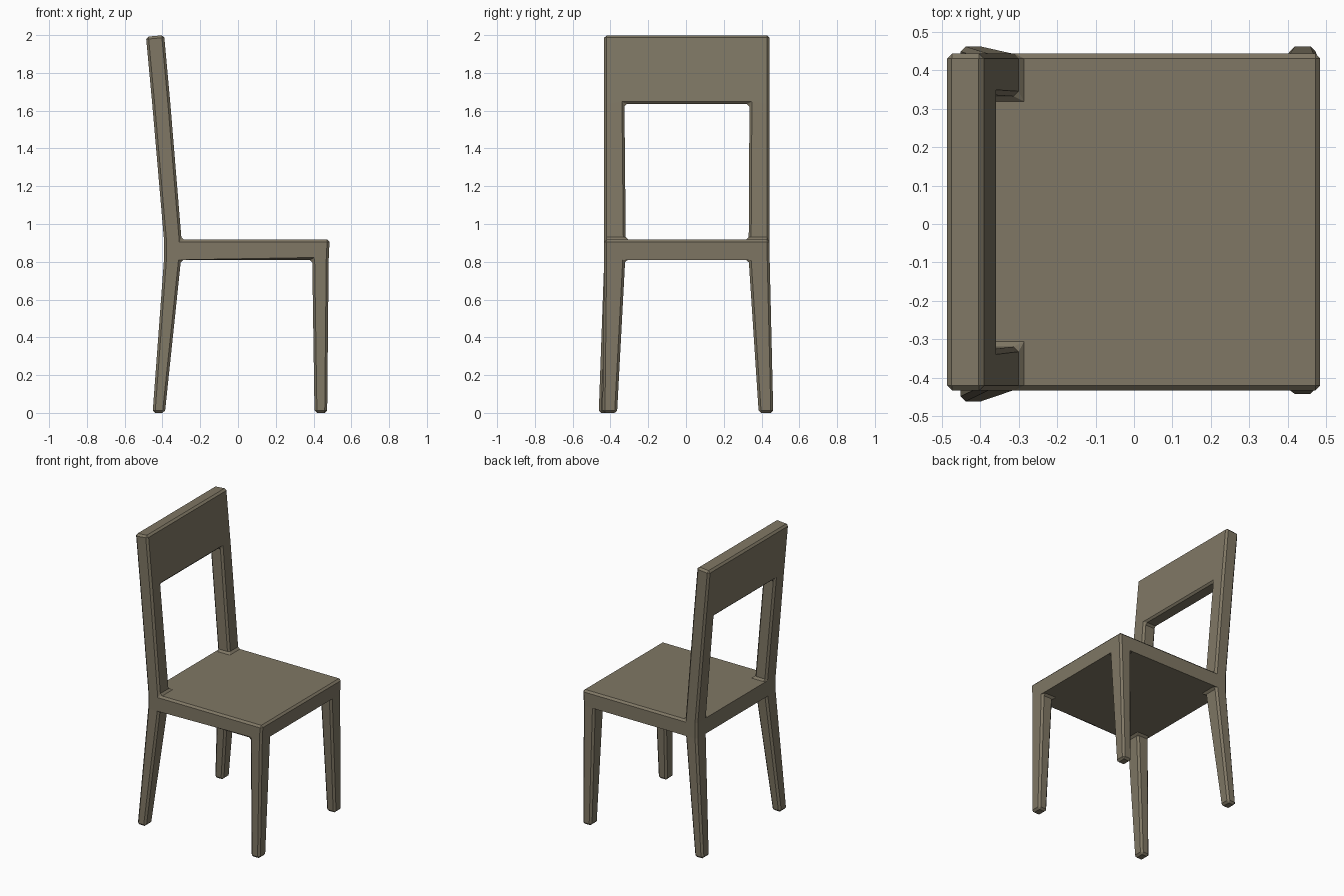
import bpy, bmesh, math

default = bpy.data.objects.get("Cube")
if default:
    bpy.data.objects.remove(default, do_unlink=True)

# Single wood colour
COLOUR = (0.215, 0.186, 0.129, 1)
wood = bpy.data.materials.new("grey_brown_wood")
wood.use_nodes = True
wood.diffuse_color = COLOUR
wood.node_tree.nodes["Principled BSDF"].inputs["Base Color"].default_value = COLOUR

# Levels: floor, seat underside, seat top, rail underside, rail top.
# Each has a height, four x lines (back to front) and four y lines.
LEVELS = [
    (0.0, (-0.452, -0.387, 0.405, 0.472), (-0.462, -0.385, 0.385, 0.462)),
    (0.81, (-0.392, -0.302, 0.393, 0.480), (-0.433, -0.322, 0.332, 0.443)),
    (0.918, (-0.392, -0.299, 0.393, 0.485), (-0.433, -0.319, 0.332, 0.443)),
    (1.635, (-0.454, -0.358, 0.393, 0.485), (-0.433, -0.326, 0.336, 0.443)),
    (2.0, (-0.487, -0.391, 0.393, 0.485), (-0.433, -0.326, 0.336, 0.443)),
]


def solid(i, j, k):
    """Which lattice cells are filled: legs, seat, posts, top rail."""
    if not (0 <= i < 3 and 0 <= j < 3):
        return False
    return {0: i != 1 and j != 1, 1: True,
            2: i == 0 and j != 1, 3: i == 0}.get(k, False)


def position(i, j, k):
    z, xs, ys = LEVELS[k]
    x, y = xs[i], ys[j]
    if k == 0 and i > 1 and j < 2:
        y += 0.02          # this front foot stands slightly inward
    if k == 4 and i == 0:
        z -= 0.009         # top of the back leans with the posts
    return x, y, z


# Chair frame: skin only the outside faces of the filled cells
bm = bmesh.new()
verts = {}


def vert(key):
    if key not in verts:
        verts[key] = bm.verts.new(position(*key))
    return verts[key]


cells = [(i, j, k) for k in range(4) for i in range(3) for j in range(3)
         if solid(i, j, k)]
for cell in cells:
    for axis in range(3):
        for side in (0, 1):
            neighbour = list(cell)
            neighbour[axis] += 2 * side - 1
            if solid(*neighbour):
                continue
            u, w = (axis + 1) % 3, (axis + 2) % 3
            ring = []
            for du, dw in ((0, 0), (1, 0), (1, 1), (0, 1)):
                corner = list(cell)
                corner[axis] += side
                corner[u] += du
                corner[w] += dw
                ring.append(vert(tuple(corner)))
            bm.faces.new(ring if side else ring[::-1])

bmesh.ops.recalc_face_normals(bm, faces=bm.faces)
bmesh.ops.dissolve_limit(bm, angle_limit=math.radians(0.3),
                         verts=bm.verts, edges=bm.edges)

mesh = bpy.data.meshes.new("chair_frame")
bm.to_mesh(mesh)
bm.free()
mesh.materials.append(wood)
chair = bpy.data.objects.new("chair_frame", mesh)
bpy.context.collection.objects.link(chair)

# Chamfer every sharp edge, inside corners included
bevel = chair.modifiers.new("chamfer", 'BEVEL')
bevel.width = 0.013
bevel.segments = 1
bevel.limit_method = 'ANGLE'
bevel.angle_limit = math.radians(30)
